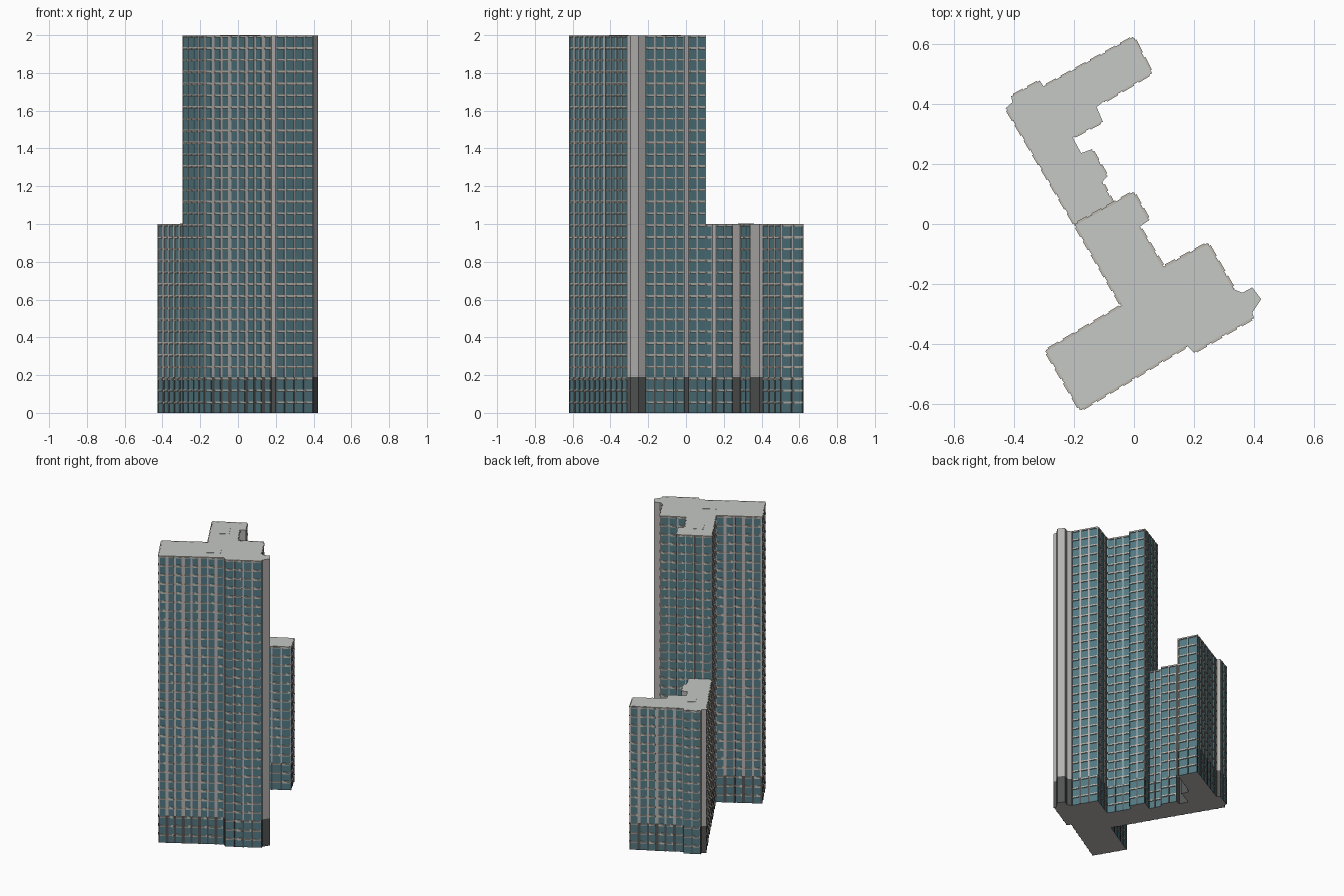
import bpy, bmesh, math
from mathutils import Vector

if "Cube" in bpy.data.objects:
    bpy.data.objects.remove(bpy.data.objects["Cube"])

FLOOR = 0.0625      # storey height
BASE = 0.19         # top of the dark podium storeys


def make_mat(name, rgb):
    m = bpy.data.materials.new(name)
    m.diffuse_color = (*rgb, 1)
    m.use_nodes = True
    m.node_tree.nodes["Principled BSDF"].inputs["Base Color"].default_value = m.diffuse_color
    return m


GLASS = make_mat("teal glass", (0.085, 0.19, 0.225))
WALL = make_mat("grey wall", (0.46, 0.45, 0.44))
DARK = make_mat("dark podium", (0.085, 0.09, 0.09))
ROOF = make_mat("pale roof", (0.56, 0.58, 0.55))
SLAB = make_mat("warm slab", (0.52, 0.48, 0.43))
MATS = [GLASS, WALL, DARK, ROOF, SLAB]

# Footprints, counter-clockwise
TALL = [(-.18, -.625), (.175, -.412), (.197, -.433), (.405, -.313), (.40, -.295),
        (.43, -.25), (.395, -.203), (.36, -.222), (.335, -.212), (.247, -.058),
        (.10, -.137), (.025, -.012), (.057, .01), (0, .112), (-.203, 0),
        (-.047, -.27), (-.30, -.42)]
LOW = [(-.195, -.013), (-.06, .06), (-.10, .137), (-.083, .157), (-.14, .255),
       (-.173, .243), (-.197, .287), (-.097, .34), (-.117, .387), (-.097, .403),
       (.065, .50), (0, .627), (-.297, .463), (-.31, .482), (-.415, .425),
       (-.411, .407), (-.432, .388)]


def inset(pts, d):
    """Move every side of the footprint inwards by d."""
    v = [Vector(p) for p in pts]
    out = []
    for i, p in enumerate(v):
        a = (p - v[i - 1]).normalized()
        b = (v[(i + 1) % len(v)] - p).normalized()
        n1, n2 = Vector((a.y, -a.x)), Vector((b.y, -b.x))
        out.append(p - (n1 + n2) * d / max(0.5, 1 + n1.dot(n2)))
    return out


def finish(bm, name):
    me = bpy.data.meshes.new(name)
    bm.to_mesh(me)
    bm.free()
    for m in MATS:
        me.materials.append(m)
    ob = bpy.data.objects.new(name, me)
    bpy.context.collection.objects.link(ob)
    return ob


def box(bm, p, d, s0, s1, out, z0, z1, mat):
    """Box on a wall starting at p, running along d, standing out from it."""
    n = Vector((d.y, -d.x))
    c = [p + d * s0 - n * .002, p + d * s0 + n * out,
         p + d * s1 + n * out, p + d * s1 - n * .002]
    lo = [bm.verts.new((q.x, q.y, z0)) for q in c]
    hi = [bm.verts.new((q.x, q.y, z1)) for q in c]
    faces = [lo, hi[::-1]] + [[lo[i], hi[i], hi[(i + 1) % 4], lo[(i + 1) % 4]]
                              for i in range(4)]
    for f in faces:
        face = bm.faces.new(f)
        face.normal_flip()
        face.material_index = MATS.index(mat)


def tower(name, outline, height):
    pts = inset(outline, .006)
    n = len(pts)
    sides = [(pts[i], pts[(i + 1) % n]) for i in range(n)]

    # Core: glazed long sides, solid short sides, flat roof
    bm = bmesh.new()
    rings = [[bm.verts.new((p.x, p.y, z)) for p in pts] for z in (0, BASE, height)]
    bm.faces.new(rings[0][::-1]).material_index = 1
    bm.faces.new(rings[2]).material_index = 3
    for k in (0, 1):
        for i in range(n):
            j = (i + 1) % n
            f = bm.faces.new([rings[k][i], rings[k][j], rings[k + 1][j], rings[k + 1][i]])
            solid = (sides[i][1] - sides[i][0]).length < .065
            f.material_index = (2 - k) if solid else 0
    finish(bm, name + "_core")

    piers, slabs, sills = bmesh.new(), bmesh.new(), bmesh.new()
    for a, b in sides:
        length = (b - a).length
        if length < .065:
            continue
        d = (b - a).normalized()
        bays = max(1, round(length / .054))
        w = length / bays
        long_side = length > .27
        # Piers, dark in the podium and pale above
        for k in range(bays + 1):
            half = (.010 if k % 2 else .006) if long_side else .004
            s0, s1 = max(0, k * w - half), min(length, k * w + half)
            box(piers, a, d, s0, s1, .003, 0, BASE, DARK)
            box(piers, a, d, s0, s1, .003, BASE, height, WALL)
        # Slab edge and window sills on each storey
        for f in range(1, round(height / FLOOR) + 1):
            z = f * FLOOR
            box(slabs, a, d, 0, length, .002, z - .011, z - .001, SLAB)
            for k in range(bays):
                box(sills, a, d, k * w + .009, (k + 1) * w - .009, .007,
                    z - .013, z - .005, SLAB)
    finish(piers, name + "_piers")
    finish(slabs, name + "_slab_edges")
    finish(sills, name + "_window_sills")


def hatch(name, x, y, z, length, width, angle):
    """Thin roof access plate."""
    d = Vector((math.cos(math.radians(angle)), math.sin(math.radians(angle))))
    side = Vector((d.y, -d.x))
    bm = bmesh.new()
    box(bm, Vector((x, y)) - d * length / 2 - side * width / 2, d,
        0, length, width, z - .002, z + .002, ROOF)
    finish(bm, name)


tower("tall_tower", TALL, 1.998)
tower("low_tower", LOW, 1.0)
hatch("tall_roof_hatch_back", -.048, -.078, 1.998, .083, .06, -60)
hatch("tall_roof_hatch_front", .065, -.357, 1.998, .09, .065, 30)
hatch("low_roof_hatch", -.27, .317, 1.0, .066, .05, -60)
